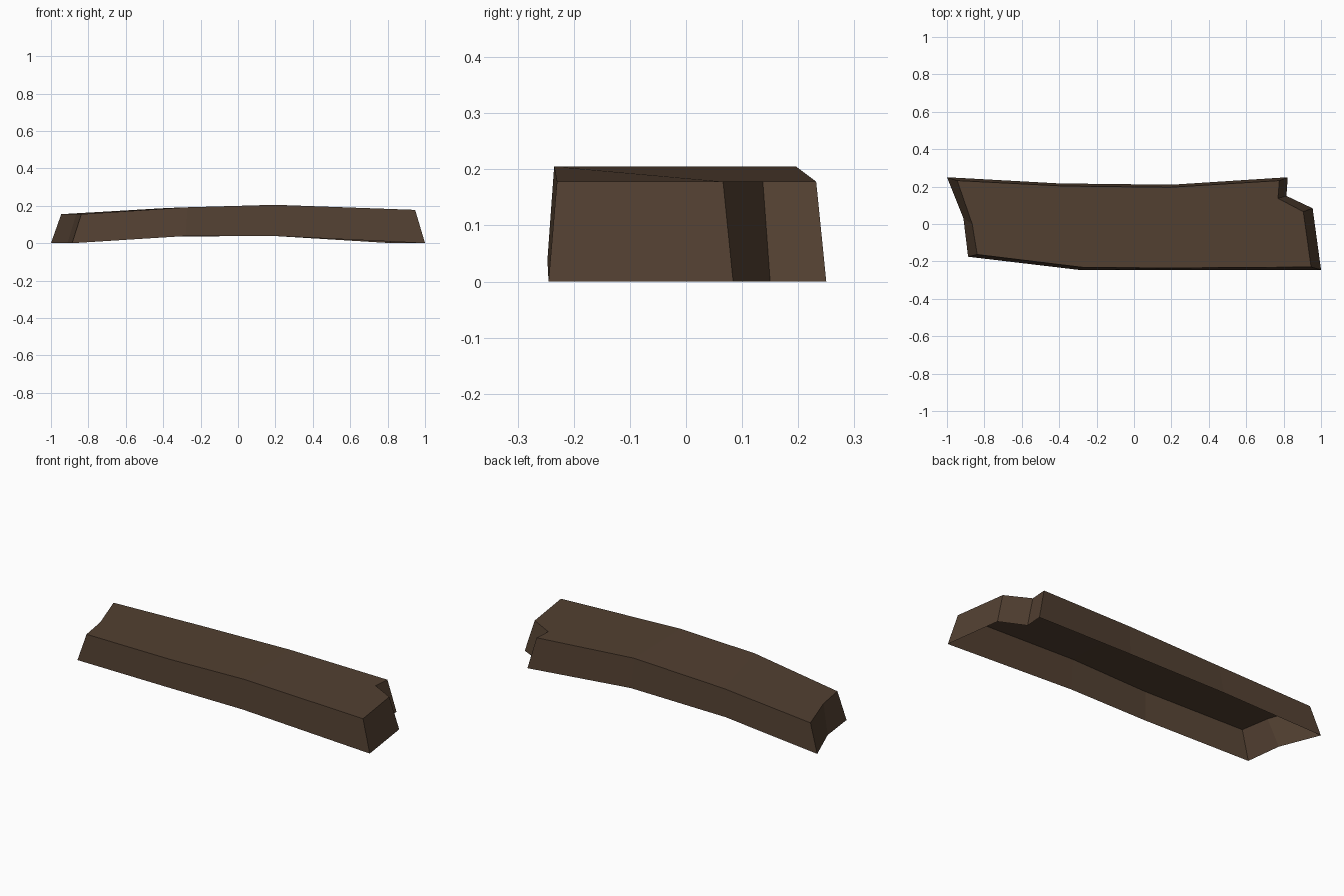
import bpy, bmesh

# Single timber-brown colour
brown = bpy.data.materials.new("dark brown wood")
brown.diffuse_color = (0.085, 0.051, 0.031, 1)

# Outline, counter-clockwise: (lower rim x, y, z), (upper edge x, y, z)
outline = [
    ((-1.0, 0.25, 0.0), (-0.945, 0.232, 0.155)),     # back left tip
    ((-0.912, 0.03, 0.0), (-0.865, 0.0, 0.155)),     # dent in left end
    ((-0.887, -0.175, 0.0), (-0.838, -0.163, 0.155)),
    ((-0.28, -0.247, 0.038), (-0.27, -0.232, 0.192)),  # front bends
    ((0.2, -0.247, 0.038), (0.2, -0.235, 0.205)),
    ((1.0, -0.245, 0.0), (0.947, -0.23, 0.178)),     # front right corner
    ((0.955, 0.084, 0.0), (0.905, 0.066, 0.178)),    # notch in right end
    ((0.815, 0.15, 0.0), (0.77, 0.137, 0.178)),
    ((0.822, 0.25, 0.0), (0.777, 0.232, 0.178)),     # back right corner
    ((0.2, 0.21, 0.038), (0.19, 0.196, 0.205)),      # back bends
    ((-0.4, 0.217, 0.036), (-0.38, 0.203, 0.188)),
]

bm = bmesh.new()
low = [bm.verts.new(p[0]) for p in outline]
top = [bm.verts.new(p[1]) for p in outline]

# Leaning side walls, open underneath
n = len(outline)
for i in range(n):
    j = (i + 1) % n
    bm.faces.new((low[i], low[j], top[j], top[i]))

# Bowed top in three sections
for section in ((0, 1, 2, 3, 10), (10, 3, 4, 9), (9, 4, 5, 6, 7, 8)):
    bm.faces.new([top[k] for k in section])

mesh = bpy.data.meshes.new("bent_plank")
bm.to_mesh(mesh)
bm.free()
mesh.materials.append(brown)
plank = bpy.data.objects.new("bent_plank", mesh)
bpy.context.collection.objects.link(plank)
